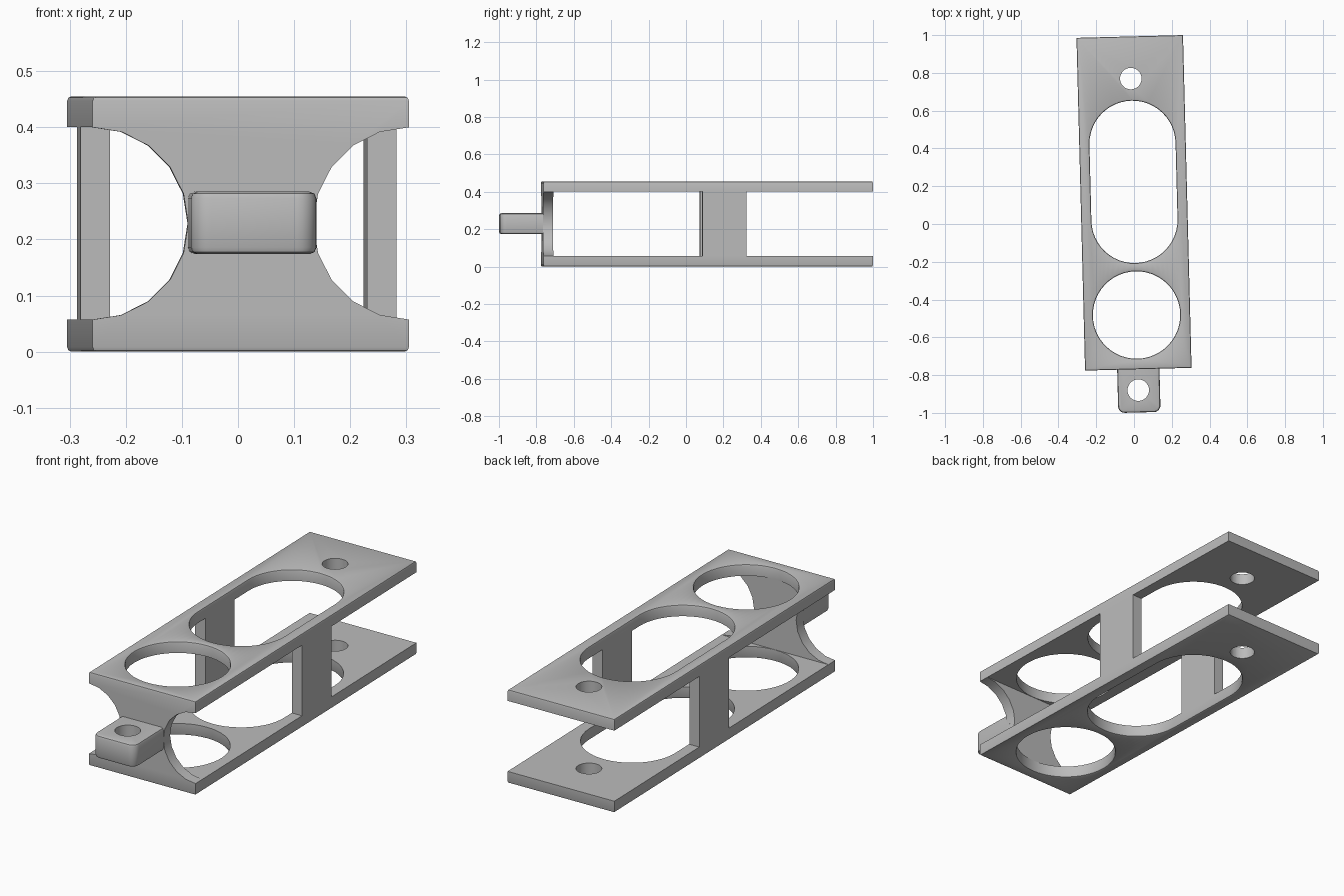
import bpy, bmesh, math
from mathutils import Matrix, Vector

if "Cube" in bpy.data.objects:
    bpy.data.objects.remove(bpy.data.objects["Cube"], do_unlink=True)

H = 0.455                    # overall height
LOW, HIGH = 0.057, 0.4       # inner faces of the two plates
MID = 0.003                  # lengthwise centre line
HALF = 0.282                 # half width
FRONT, BACK = -0.769, 0.993
TILT = 0.0258                # slight turn about z

grey = bpy.data.materials.new("Plain grey")
grey.use_nodes = True
grey.diffuse_color = (0.5, 0.5, 0.5, 1)
grey.node_tree.nodes["Principled BSDF"].inputs["Base Color"].default_value = (0.5, 0.5, 0.5, 1)


def arc(cx, cy, r, start, end, n):
    return [(cx + r * math.cos(math.radians(start + (end - start) * i / n)),
             cy + r * math.sin(math.radians(start + (end - start) * i / n)))
            for i in range(n + 1)]


def circle(cx, cy, r, n=48):
    return arc(cx, cy, r, 0, 360, n)[:-1]


def rect(x0, x1, y0, y1):
    return [(x0, y0), (x1, y0), (x1, y1), (x0, y1)]


def prism(name, outline, low, high, along_y=False):
    """Extrude a closed outline upward, or along y for an x-z outline."""
    bm = bmesh.new()
    verts = [bm.verts.new((x, low, y) if along_y else (x, y, low)) for x, y in outline]
    face = bm.faces.new(verts)
    new = bmesh.ops.extrude_face_region(bm, geom=[face])["geom"]
    step = Vector((0, 1, 0) if along_y else (0, 0, 1)) * (high - low)
    bmesh.ops.translate(bm, verts=[g for g in new if isinstance(g, bmesh.types.BMVert)], vec=step)
    bmesh.ops.recalc_face_normals(bm, faces=bm.faces)
    mesh = bpy.data.meshes.new(name)
    bm.to_mesh(mesh)
    bm.free()
    obj = bpy.data.objects.new(name, mesh)
    bpy.context.collection.objects.link(obj)
    return obj


def cut(obj, cutter):
    """Subtract the cutter and discard it."""
    cutter.hide_render = True
    mod = obj.modifiers.new("Cut", "BOOLEAN")
    mod.operation, mod.solver, mod.object = "DIFFERENCE", "EXACT", cutter
    bpy.context.view_layer.objects.active = obj
    bpy.ops.object.modifier_apply(modifier=mod.name)
    bpy.data.objects.remove(cutter, do_unlink=True)


def round_edges(obj, width, rule):
    """Bevel the sharp edges that satisfy the rule."""
    bm = bmesh.new()
    bm.from_mesh(obj.data)
    edges = [e for e in bm.edges
             if len(e.link_faces) == 2 and e.calc_face_angle() > 1 and rule(*[v.co for v in e.verts])]
    bmesh.ops.bevel(bm, geom=edges, offset=width, segments=2, profile=0.5, affect="EDGES")
    bm.to_mesh(obj.data)
    bm.free()


def finish(obj):
    obj.data.materials.clear()
    obj.data.materials.append(grey)
    obj.rotation_euler.z = TILT
    bpy.ops.object.select_all(action="DESELECT")
    obj.select_set(True)
    bpy.context.view_layer.objects.active = obj
    bpy.ops.object.shade_smooth_by_angle(angle=math.radians(35))


# Frame: a block opened up into two plates, a front wall and two posts
frame = prism("bracket_frame", rect(MID - HALF, MID + HALF, FRONT, BACK), 0, H)
cut(frame, prism("front_window", rect(-1, 1, -0.715, 0.08), LOW, HIGH))
cut(frame, prism("rear_window", rect(-1, 1, 0.315, 1.2), LOW, HIGH))
cut(frame, prism("post_gap", rect(MID - 0.229, MID + 0.229, 0.05, 0.35), LOW, HIGH))

# Scooped sides of the front wall
for side in (-1, 1):
    scoop = circle(MID + side * (HALF + 0.001), (LOW + HIGH) / 2, (HIGH - LOW) / 2, 20)
    cut(frame, prism("wall_scoop", scoop, -0.9, -0.7, along_y=True))

# Round opening, long slot and bolt hole through both plates
cut(frame, prism("round_opening", circle(MID - 0.002, -0.482, 0.2315), -0.1, 0.6))
slot = arc(MID, 0.425, 0.228, 0, 180, 24) + arc(MID, 0.021, 0.228, 180, 360, 24)
cut(frame, prism("slot_opening", slot, -0.1, 0.6))
cut(frame, prism("bolt_hole", circle(MID, 0.77, 0.057, 32), -0.1, 0.6))


def frame_rim(a, b):
    on_face = all(abs(z) < 1e-4 for z in (a.z, b.z)) or all(abs(z - H) < 1e-4 for z in (a.z, b.z))
    bolt = a.y > 0.7 and abs(a.x) < 0.1
    return on_face and not bolt


round_edges(frame, 0.008, frame_rim)
finish(frame)

# Mounting tab with rounded front corners
T0, T1, W, R, TIP = 0.174, 0.285, 0.112, 0.035, -0.998
outline = (arc(MID - W + R, TIP + R, R, 180, 270, 6) + arc(MID + W - R, TIP + R, R, 270, 360, 6)
           + [(MID + W, -0.75), (MID - W, -0.75)])
tab = prism("mounting_tab", outline, T0, T1)
round_edges(tab, 0.012, lambda a, b: abs(a.z - b.z) < 1e-4 and min(a.y, b.y) < -0.76)
cut(tab, prism("tab_hole", circle(MID - 0.003, -0.88, 0.057, 32), 0, 0.5))
finish(tab)
